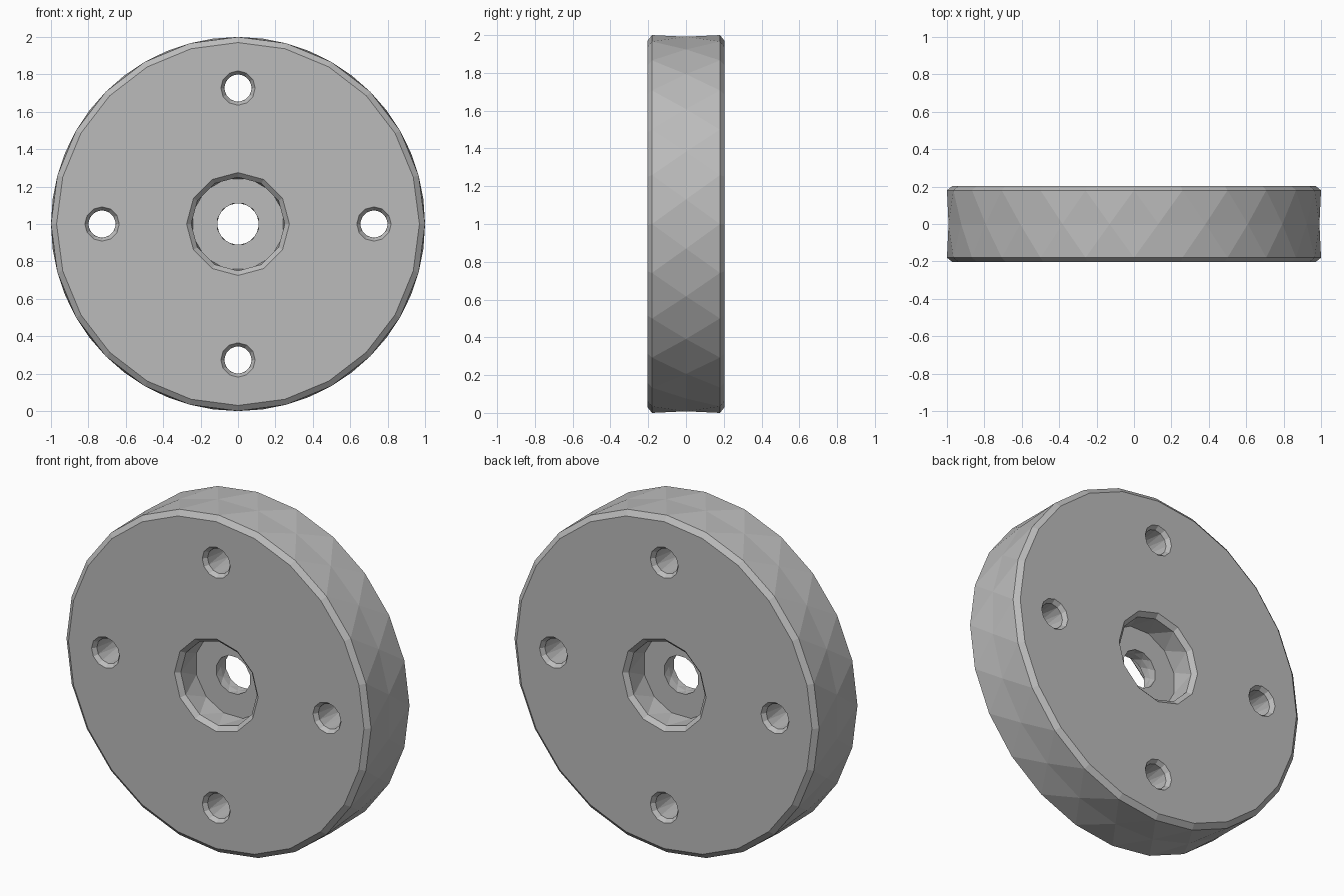
import bpy
import bmesh
from math import cos, sin, pi

cube = bpy.data.objects.get("Cube")
if cube:
    bpy.data.objects.remove(cube, do_unlink=True)

grey = bpy.data.materials.new("plain grey")
grey.use_nodes = True
grey.diffuse_color = (0.5, 0.5, 0.5, 1)
grey.node_tree.nodes["Principled BSDF"].inputs["Base Color"].default_value = (0.5, 0.5, 0.5, 1)

HALF = 0.204    # half thickness of the disc
EDGE = 0.18     # where the chamfers end
FLOOR = 0.045   # half thickness of the web between the recesses


def lathe(name, half_profile, sides, x=0.0, z=1.0):
    """Solid turned about y, mirrored front to back; entries are (y, radius, turned half a side)."""
    mirrored = [(-y, r, t) for y, r, t in reversed(half_profile) if y != 0]
    profile = half_profile + mirrored
    bm = bmesh.new()
    rings = []
    for y, r, turned in profile:
        angles = [(i + turned / 2) * 2 * pi / sides for i in range(sides)]
        rings.append([bm.verts.new((x + r * cos(a), y, z + r * sin(a))) for a in angles])
    for k in range(len(rings) - 1):
        a, b = rings[k], rings[k + 1]
        turn_a, turn_b = profile[k][2], profile[k + 1][2]
        for i in range(sides):
            j = (i + 1) % sides
            if turn_a == turn_b:
                bm.faces.new((a[i], a[j], b[j], b[i]))
            elif turn_b:
                bm.faces.new((a[i], a[j], b[i]))
                bm.faces.new((a[j], b[j], b[i]))
            else:
                bm.faces.new((a[i], a[j], b[j]))
                bm.faces.new((a[i], b[j], b[i]))
    bm.faces.new(rings[0])
    bm.faces.new(rings[-1])
    bmesh.ops.recalc_face_normals(bm, faces=bm.faces[:])
    mesh = bpy.data.meshes.new(name)
    bm.to_mesh(mesh)
    bm.free()
    mesh.materials.append(grey)
    obj = bpy.data.objects.new(name, mesh)
    bpy.context.collection.objects.link(obj)
    return obj


def flare(outer, inner):
    """Chamfer of a hole, carried on a little outside the face."""
    slope = (outer - inner) / (HALF - EDGE)
    top = HALF + 0.03
    return [(-top, outer + slope * 0.03, 0), (-EDGE, inner, 0)]


# Faceted disc with chamfered rims
disc = lathe("disc", [(-HALF, 0.97, 0), (-EDGE, 1.0, 0), (0, 1.0, 1)], 24)

# Recess on each side, joined by the centre bore
cutters = [
    lathe("recess_cutter", flare(0.275, 0.25) + [(-FLOOR, 0.25, 1)]
          + [(-FLOOR, 0.113, 1), (0, 0.113, 0)], 12)
]

# Four chamfered bolt holes
for i in range(4):
    a = i * pi / 2
    cutters.append(lathe("bolt_hole_cutter", flare(0.092, 0.074) + [(0, 0.074, 1)], 12,
                         0.727 * cos(a), 1 + 0.727 * sin(a)))

# Cut the holes, then drop the cutters
bpy.context.view_layer.objects.active = disc
for cutter in cutters:
    cutter.hide_render = True
    mod = disc.modifiers.new("cut", "BOOLEAN")
    mod.operation = "DIFFERENCE"
    mod.solver = "EXACT"
    mod.object = cutter
    bpy.ops.object.modifier_apply(modifier=mod.name)
    bpy.data.objects.remove(cutter, do_unlink=True)
